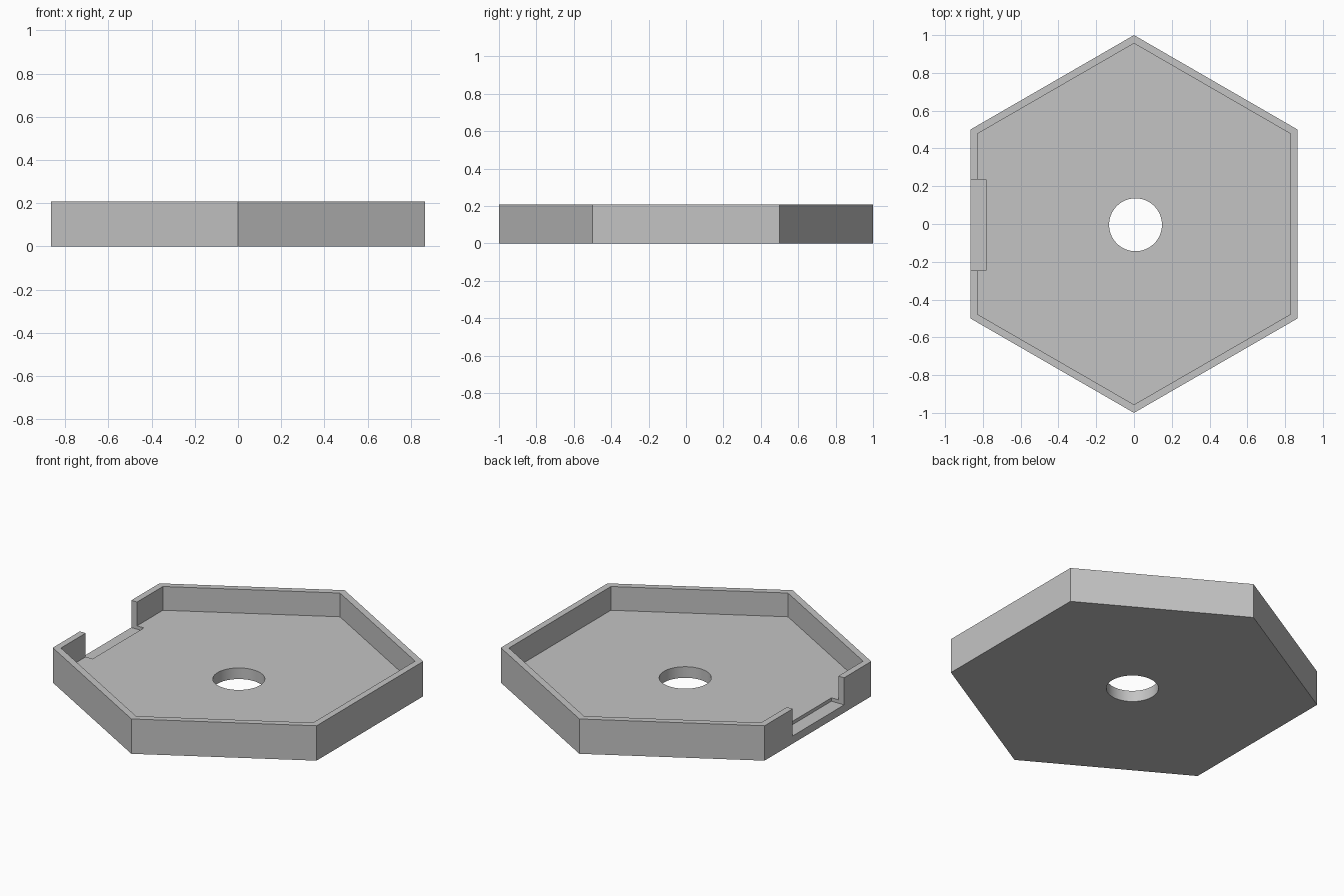
import bpy
import math

cube = bpy.data.objects.get("Cube")
if cube:
    bpy.data.objects.remove(cube, do_unlink=True)

HEIGHT = 0.207
WALL_RADIUS = 0.956
FLOOR = 0.066
RECESS = 0.046
TOP = HEIGHT + 0.1

# Single grey plastic
grey = bpy.data.materials.new("light_grey")
grey.use_nodes = True
colour = (0.55, 0.55, 0.55, 1)
grey.diffuse_color = colour
grey.node_tree.nodes["Principled BSDF"].inputs["Base Color"].default_value = colour


def prism(name, sides, radius, z0, z1, x=0, y=0):
    """Upright prism with a corner pointing along +y."""
    bpy.ops.mesh.primitive_cylinder_add(
        vertices=sides, radius=radius, depth=z1 - z0,
        location=(x, y, (z0 + z1) / 2))
    obj = bpy.context.object
    obj.name = name
    obj.data.materials.append(grey)
    return obj


def block(name, x0, x1, y0, y1, z0, z1):
    bpy.ops.mesh.primitive_cube_add(
        size=1, location=((x0 + x1) / 2, (y0 + y1) / 2, (z0 + z1) / 2))
    obj = bpy.context.object
    obj.name = name
    obj.scale = (x1 - x0, y1 - y0, z1 - z0)
    obj.data.materials.append(grey)
    return obj


# Hexagonal tray body
tray = prism("hexagonal_tray", 6, 1, 0, HEIGHT)

# Tray cavity, centre hole, and side notch sunk a little into the floor
cutters = [
    prism("cavity_cutter", 6, WALL_RADIUS, FLOOR, TOP),
    prism("hole_cutter", 64, 0.14, -0.1, TOP, 0.008, -0.004),
    block("notch_cutter", -1, -0.783, -0.246, 0.236, RECESS, TOP),
]
for cutter in cutters:
    cutter.hide_render = True
    cut = tray.modifiers.new(cutter.name, 'BOOLEAN')
    cut.operation = 'DIFFERENCE'
    cut.solver = 'EXACT'
    cut.object = cutter

# Bake the cuts and discard the cutters
bpy.ops.object.select_all(action='DESELECT')
tray.select_set(True)
bpy.context.view_layer.objects.active = tray
for cutter in cutters:
    bpy.ops.object.modifier_apply(modifier=cutter.name)
for cutter in cutters:
    bpy.data.objects.remove(cutter, do_unlink=True)

# Smooth hole wall, crisp edges everywhere else
bpy.ops.object.shade_smooth_by_angle(angle=math.radians(30))
